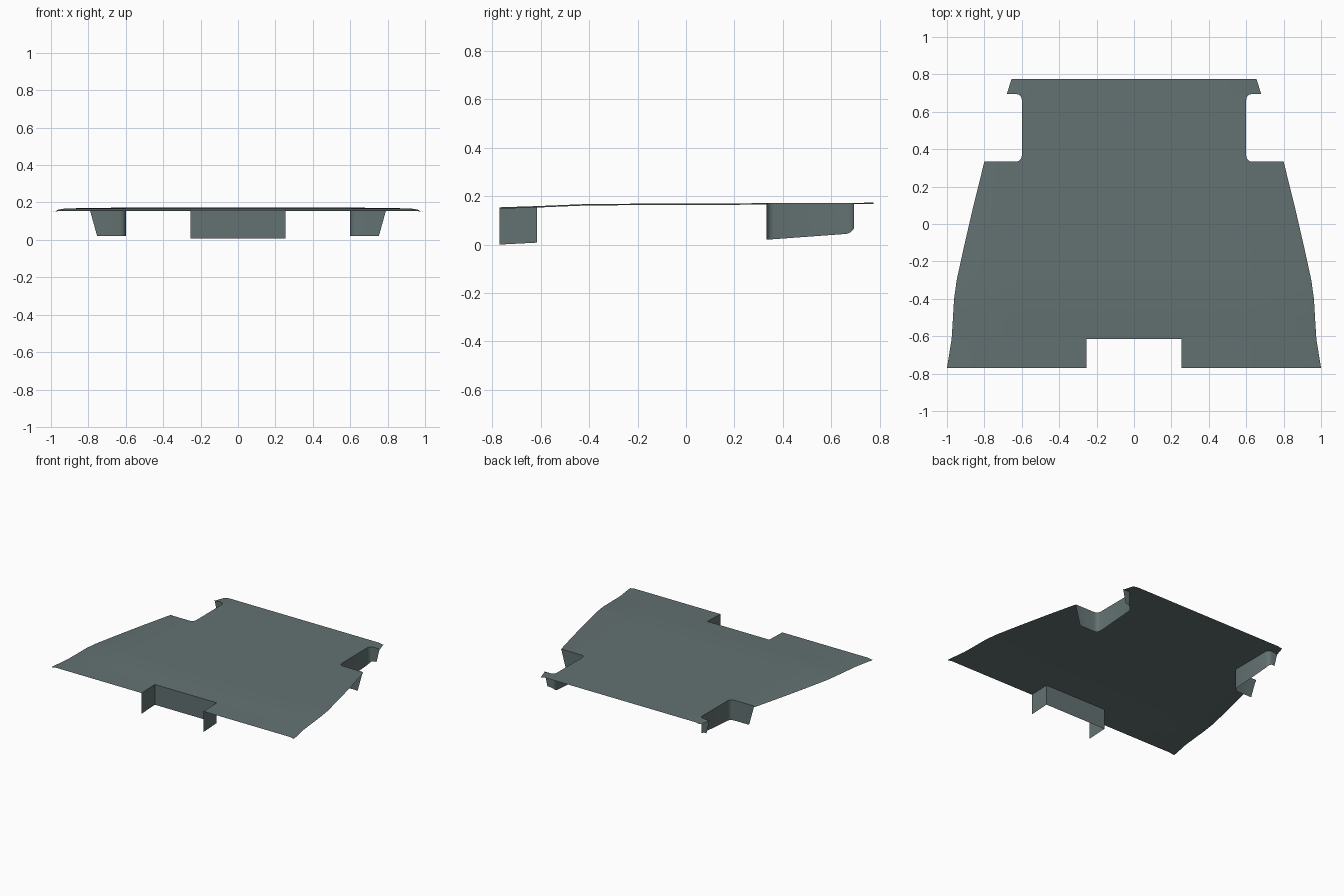
import bpy
import math

if "Cube" in bpy.data.objects:
    bpy.data.objects.remove(bpy.data.objects["Cube"])

mat = bpy.data.materials.new("grey_green")
mat.diffuse_color = (0.125, 0.165, 0.165, 1)
mat.use_nodes = True
mat.node_tree.nodes["Principled BSDF"].inputs["Base Color"].default_value = mat.diffuse_color


def make(name, verts, faces, angle=35):
    me = bpy.data.meshes.new(name)
    me.from_pydata(verts, [], faces)
    me.validate()
    me.materials.append(mat)
    ob = bpy.data.objects.new(name, me)
    bpy.context.collection.objects.link(ob)
    bpy.ops.object.select_all(action='DESELECT')
    ob.select_set(True)
    bpy.context.view_layer.objects.active = ob
    bpy.ops.object.shade_smooth_by_angle(angle=math.radians(angle))
    return ob


def panel_z(y):
    # height of the floor panel along its length
    pts = [(-0.77, 0.154), (-0.615, 0.159), (-0.4, 0.168), (0.33, 0.171), (0.775, 0.173)]
    for (a, za), (b, zb) in zip(pts, pts[1:]):
        if y <= b:
            return za + (zb - za) * (y - a) / (b - a)
    return pts[-1][1]


# Floor panel: strips of rows (y, half width), with slightly lowered side edges
def strip(verts, faces, rows, drop, notch=False):
    base = len(verts)
    n = 0
    for y, hw in rows:
        half = [0.255, 0.5 if hw < 0.7 else 0.6, hw - 0.04, hw]
        xs = [-x for x in reversed(half)] + half
        n = len(xs)
        for x in xs:
            z = panel_z(y) - (drop if abs(x) == hw else 0)
            verts.append((x, y, z))
    for r in range(len(rows) - 1):
        for c in range(n - 1):
            if notch and c == n // 2 - 1:
                continue
            i = base + r * n + c
            faces.append((i, i + 1, i + n + 1, i + n))


V, F = [], []
body = [(-0.615, 0.975), (-0.5, 0.968), (-0.4, 0.962), (-0.3, 0.948),
        (-0.13, 0.911), (0.1, 0.858), (0.333, 0.80)]
fillet = [(0.03 * (1 - math.sin(math.radians(a))), 0.03 * (1 - math.cos(math.radians(a))))
          for a in (0, 30, 60, 90)]
neck = [(0.333 + dy, 0.60 + dx) for dx, dy in fillet]
neck += [(0.695 - dy, 0.60 + dx) for dx, dy in reversed(fillet)]
strip(V, F, [(-0.77, 1.0), body[0]], 0.006, notch=True)
strip(V, F, body, 0.006)
strip(V, F, neck, 0)
strip(V, F, [(0.695, 0.68), (0.775, 0.655)], 0.006)
make("floor_panel", V, F)

# Walls hanging around the two side recesses
for side, label in ((-1, "left"), (1, "right")):
    top = [(0.795, 0.333)] + [(x, y) for y, x in neck] + [(0.68, 0.695)]
    V, F = [], []
    for k, (x, y) in enumerate(top):
        zb = 0.02 + (y - 0.333) * 0.073
        xb = x
        if k == 0:
            xb = 0.753
        if k == len(top) - 1:
            xb = 0.655
        if y > 0.67:
            zb += 0.022 * ((y - 0.665) / 0.03) ** 2
        V += [(side * x, y, panel_z(y)), (side * xb, y, zb)]
    for k in range(len(top) - 1):
        i = 2 * k
        f = (i, i + 1, i + 3, i + 2)
        F.append(f if side > 0 else f[::-1])
    make("recess_wall_" + label, V, F)

# Walls around the front notch
V, F = [], []
for x, y, zb in ((-0.255, -0.77, 0.0), (-0.255, -0.615, 0.008),
                 (0.255, -0.615, 0.008), (0.255, -0.77, 0.0)):
    V += [(x, y, panel_z(y)), (x, y, zb)]
for i in (0, 2, 4):
    F.append((i, i + 1, i + 3, i + 2))
make("front_notch_walls", V, F)
